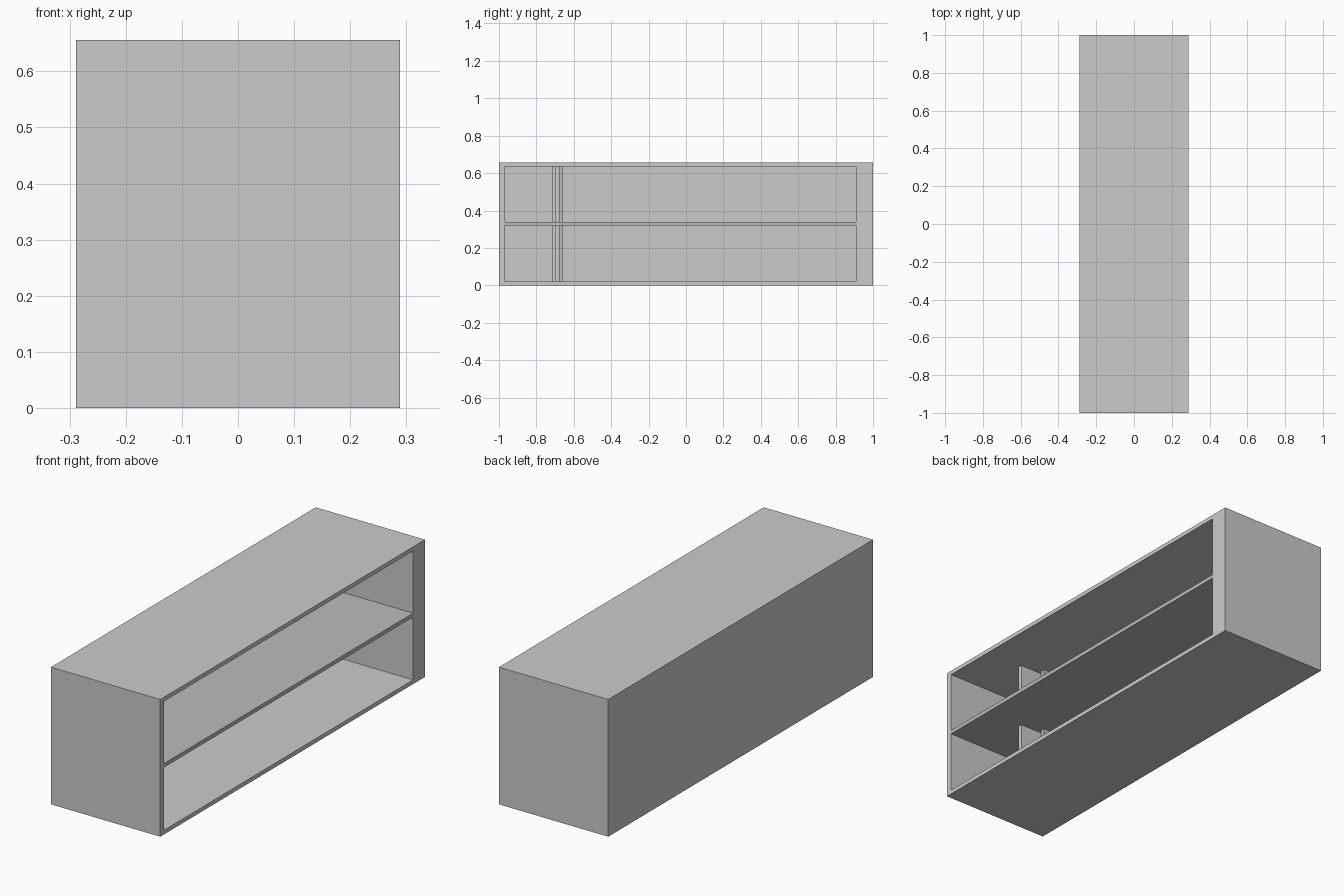
import bpy, bmesh

if "Cube" in bpy.data.objects:
    bpy.data.objects.remove(bpy.data.objects["Cube"])

X, Y, H = 0.289, 1.0, 0.656               # half depth, half length, height
Y0, Y1, Z0, Z1 = -0.97, 0.91, 0.02, 0.636  # front opening
BACK = -0.269                              # inner face of the back

dark = bpy.data.materials.new("dark_grey")
dark.diffuse_color = (0.5, 0.5, 0.5, 1)
dark.use_nodes = True
dark.node_tree.nodes["Principled BSDF"].inputs["Base Color"].default_value = dark.diffuse_color


def box_mesh(x, y, z):
    bm = bmesh.new()
    bmesh.ops.create_cube(bm, size=1)
    for v in bm.verts:
        v.co = [r[0] if c < 0 else r[1] for c, r in zip(v.co, (x, y, z))]
    return bm


def finish(name, bm, mat=None):
    bmesh.ops.recalc_face_normals(bm, faces=bm.faces)
    mesh = bpy.data.meshes.new(name)
    bm.to_mesh(mesh)
    bm.free()
    obj = bpy.data.objects.new(name, mesh)
    bpy.context.collection.objects.link(obj)
    if mat:
        mesh.materials.append(mat)
    return obj


# Cabinet shell: inset the open side, fit it to the opening, push it inwards
bm = box_mesh((-X, X), (-Y, Y), (0, H))
front = max(bm.faces, key=lambda f: f.calc_center_median().x)
bmesh.ops.inset_individual(bm, faces=[front], thickness=0.02)
for v in front.verts:
    v.co.y = Y0 if v.co.y < 0 else Y1
    v.co.z = Z0 if v.co.z < H / 2 else Z1
cavity = bmesh.ops.extrude_discrete_faces(bm, faces=[front])["faces"][0]
for v in cavity.verts:
    v.co.x = BACK
finish("cabinet_shell", bm)

# Long middle shelf, flush with the opening
finish("middle_shelf", box_mesh((BACK, X), (Y0, Y1), (0.32, 0.339)), dark)

# Upright dividers set back inside the cabinet
finish("front_divider", box_mesh((BACK, 0.095), (-0.717, -0.697), (Z0, Z1)))
finish("rear_divider", box_mesh((BACK, -0.01), (-0.679, -0.658), (Z0, Z1)), dark)
